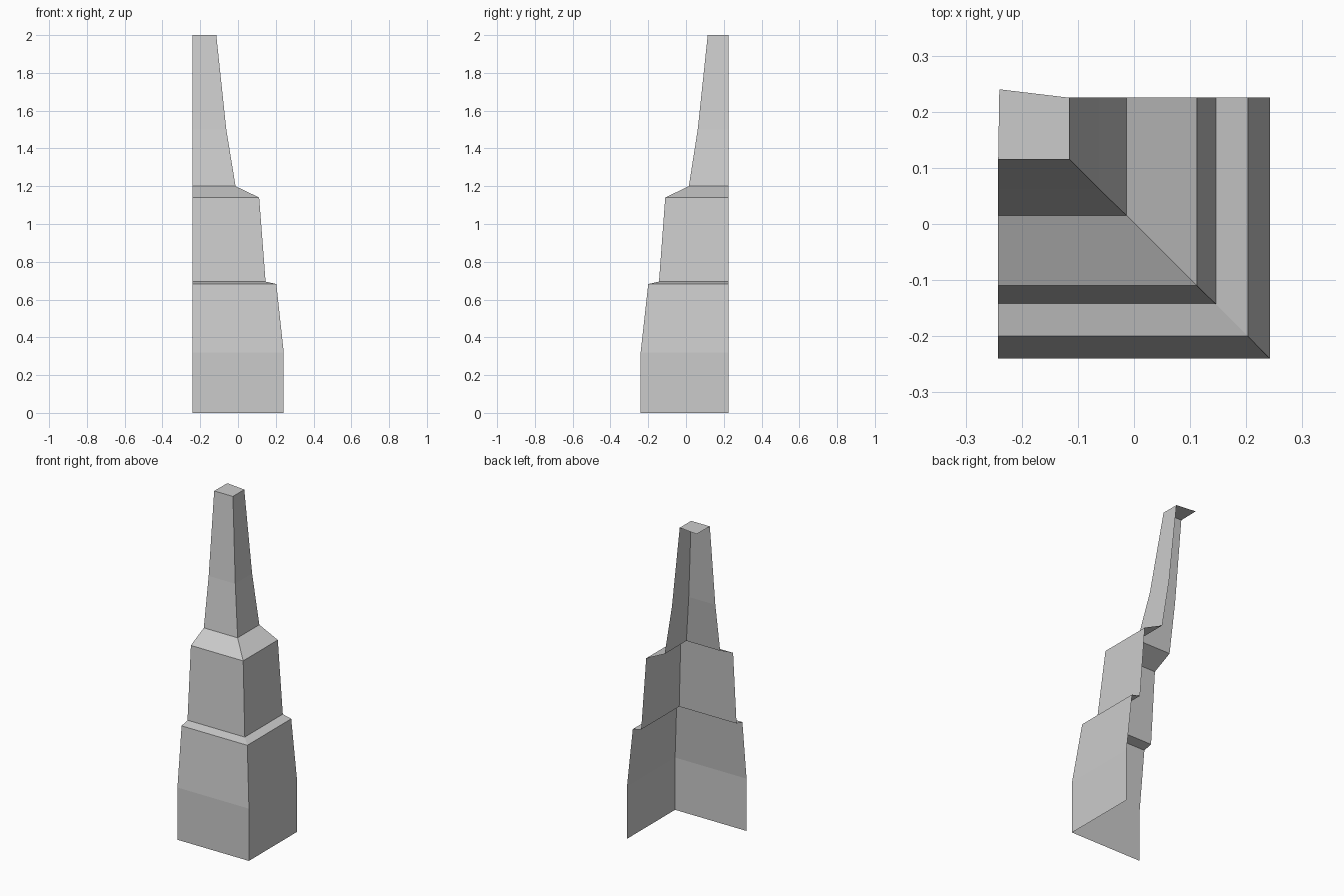
import bpy, bmesh

if "Cube" in bpy.data.objects:
    bpy.data.objects.remove(bpy.data.objects["Cube"])

LEFT_X, BACK_Y = -0.242, 0.225

# Stepped silhouette of the outer corner: (x, y, z)
PROFILE = [
    (0.242, -0.24, 0.0), (0.242, -0.24, 0.32),      # straight base
    (0.203, -0.20, 0.682), (0.146, -0.143, 0.695),  # lower ledge
    (0.112, -0.11, 1.14), (-0.013, 0.015, 1.20),    # upper ledge
    (-0.062, 0.062, 1.5), (-0.115, 0.115, 2.0),     # spire
]

bm = bmesh.new()

# Each level runs from the left edge, round the front right corner, to the back edge
rows = [[bm.verts.new(p) for p in ((LEFT_X, y, z), (x, y, z), (x, BACK_Y, z))]
        for x, y, z in PROFILE]

# Front and right walls, open at the back, left and bottom
for low, high in zip(rows, rows[1:]):
    for i in range(2):
        bm.faces.new((low[i], low[i + 1], high[i + 1], high[i]))

# Top cap with its slightly drawn-out back left corner
bm.faces.new(rows[-1] + [bm.verts.new((LEFT_X + 0.002, 0.24, 2.0))])

mesh = bpy.data.meshes.new("tower_corner_shell")
bm.to_mesh(mesh)
bm.free()
tower = bpy.data.objects.new("tower_corner_shell", mesh)
bpy.context.collection.objects.link(tower)
